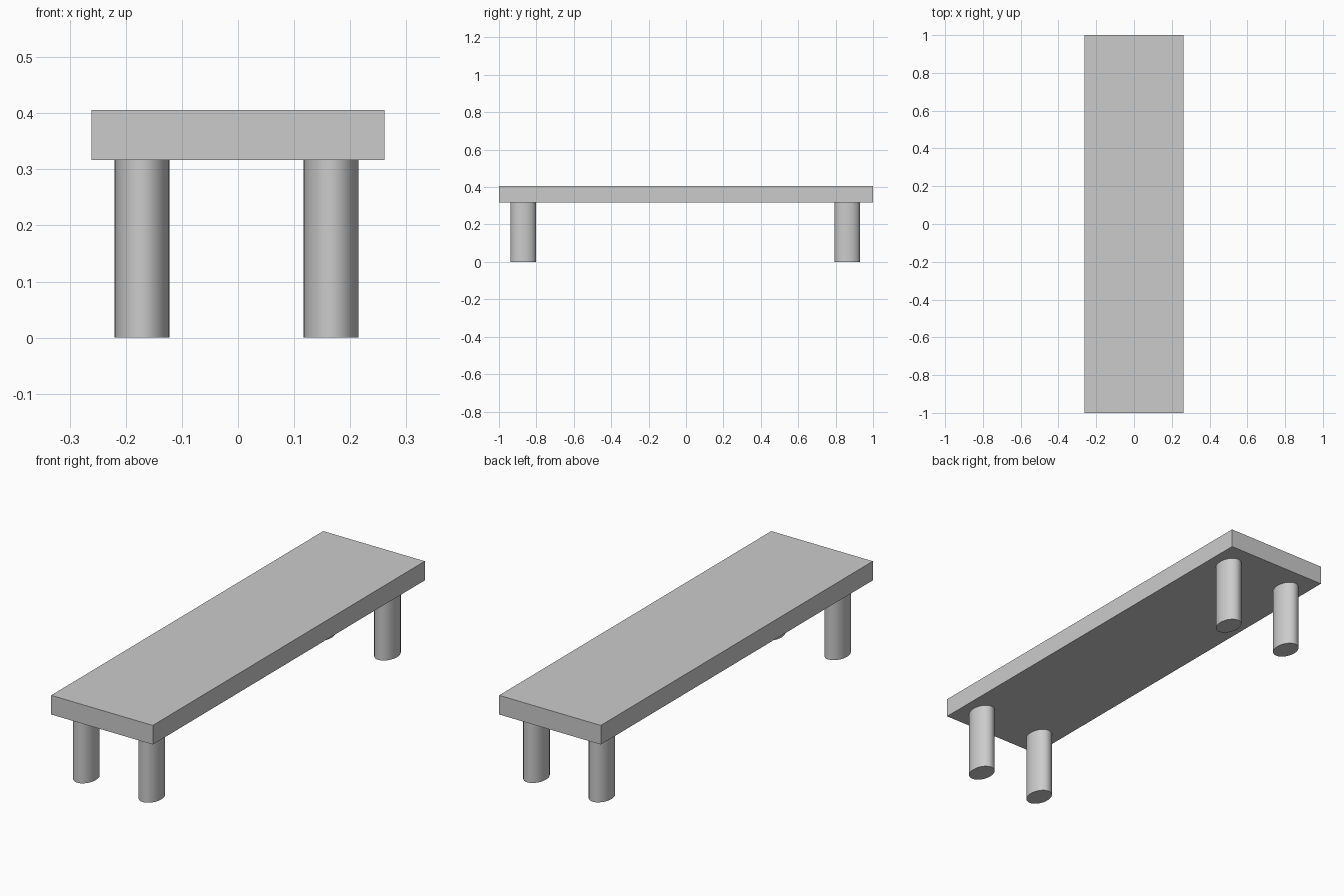
import bpy
import math

if "Cube" in bpy.data.objects:
    bpy.data.objects.remove(bpy.data.objects["Cube"])

SEAT_BOTTOM, SEAT_TOP = 0.317, 0.406
LEG_RX, LEG_RY = 0.049, 0.068

# Seat slab
bpy.ops.mesh.primitive_cube_add(size=1, location=(0, 0, (SEAT_BOTTOM + SEAT_TOP) / 2))
seat = bpy.context.object
seat.name = "seat"
seat.scale = (0.523, 2.0, SEAT_TOP - SEAT_BOTTOM)
bpy.ops.object.transform_apply(location=False, rotation=False, scale=True)


# Oval legs, standing on the floor
def add_leg(name, x, y):
    bpy.ops.mesh.primitive_cylinder_add(vertices=32, radius=1, depth=SEAT_BOTTOM,
                                        location=(x, y, SEAT_BOTTOM / 2))
    leg = bpy.context.object
    leg.name = name
    leg.scale = (LEG_RX, LEG_RY, 1)
    bpy.ops.object.transform_apply(location=False, rotation=False, scale=True)
    bpy.ops.object.shade_smooth_by_angle(angle=math.radians(30))


for end, y in (("front", -0.87), ("back", 0.862)):
    for side, x in (("left", -0.171), ("right", 0.166)):
        add_leg(f"{end}_{side}_leg", x, y)
